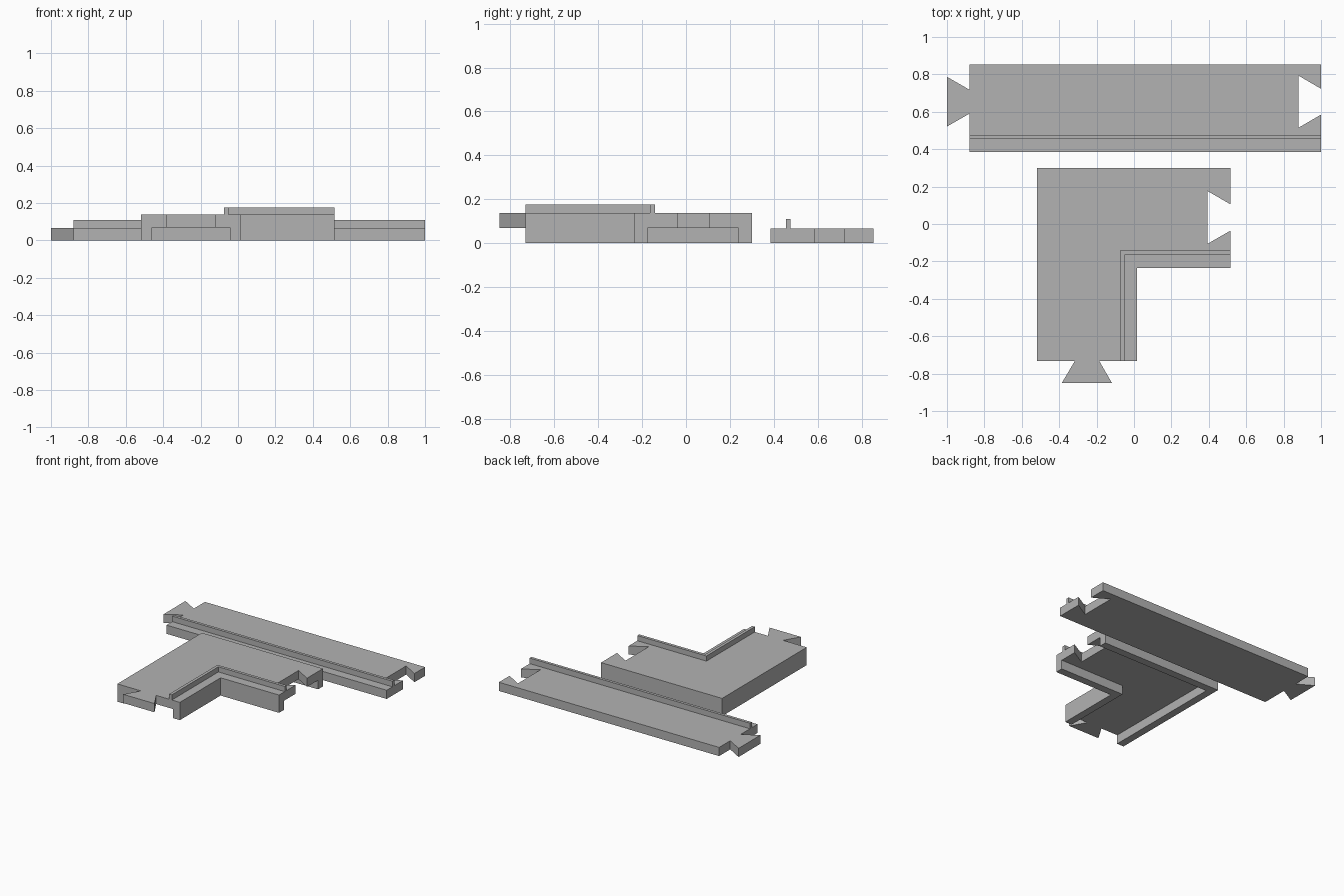
import bpy, bmesh

if "Cube" in bpy.data.objects:
    bpy.data.objects.remove(bpy.data.objects["Cube"])

grey = bpy.data.materials.new("plain grey")
grey.diffuse_color = (0.45, 0.45, 0.45, 1)
grey.use_nodes = True
grey.node_tree.nodes["Principled BSDF"].inputs["Base Color"].default_value = grey.diffuse_color


def prism(name, outline, z0, z1):
    """Extrude a flat counter-clockwise outline between two heights."""
    bm = bmesh.new()
    base = bm.faces.new([bm.verts.new((x, y, z0)) for x, y in outline])
    out = bmesh.ops.extrude_face_region(bm, geom=[base], use_keep_orig=True)
    top = [v for v in out["geom"] if isinstance(v, bmesh.types.BMVert)]
    bmesh.ops.translate(bm, verts=top, vec=(0, 0, z1 - z0))
    bmesh.ops.recalc_face_normals(bm, faces=bm.faces)
    mesh = bpy.data.meshes.new(name)
    bm.to_mesh(mesh)
    bm.free()
    mesh.materials.append(grey)
    obj = bpy.data.objects.new(name, mesh)
    bpy.context.collection.objects.link(obj)
    return obj


def rect(x0, y0, x1, y1):
    return [(x0, y0), (x1, y0), (x1, y1), (x0, y1)]


# straight board with a dovetail tab on the left and a matching slot on the right
prism("straight_board", [
    (-0.88, 0.385), (1, 0.385), (1, 0.585), (0.88, 0.515), (0.88, 0.793),
    (1, 0.723), (1, 0.853), (-0.88, 0.853),
    (-0.88, 0.718), (-1, 0.787), (-1, 0.521), (-0.88, 0.59)], 0, 0.067)

# thin rail along the straight board
prism("straight_rail", rect(-0.88, 0.455, 1, 0.477), 0.067, 0.11)

# L-shaped board with a dovetail tab at the front and a slot on the right
corner = prism("corner_board", [
    (-0.518, -0.732), (-0.316, -0.732), (-0.386, -0.85), (-0.118, -0.85),
    (-0.186, -0.732), (0.016, -0.732), (0.016, -0.235), (0.515, -0.235),
    (0.515, -0.036), (0.393, -0.106), (0.393, 0.176), (0.515, 0.106),
    (0.515, 0.30), (-0.518, 0.30)], 0, 0.137)

# L-shaped channel hollowed out of the underside, open at both ends
channel = prism("channel_cutter", [
    (-0.46, -1.2), (-0.042, -1.2), (-0.042, -0.176), (1.2, -0.176),
    (1.2, 0.24), (-0.46, 0.24)], -0.2, 0.07)
cut = corner.modifiers.new("channel", 'BOOLEAN')
cut.operation = 'DIFFERENCE'
cut.solver = 'EXACT'
cut.object = channel
channel.hide_render = True
channel.hide_set(True)

# L-shaped rail following the inner bend
prism("corner_rail", [
    (-0.075, -0.732), (-0.052, -0.732), (-0.052, -0.165), (0.515, -0.165),
    (0.515, -0.142), (-0.075, -0.142)], 0.137, 0.177)
